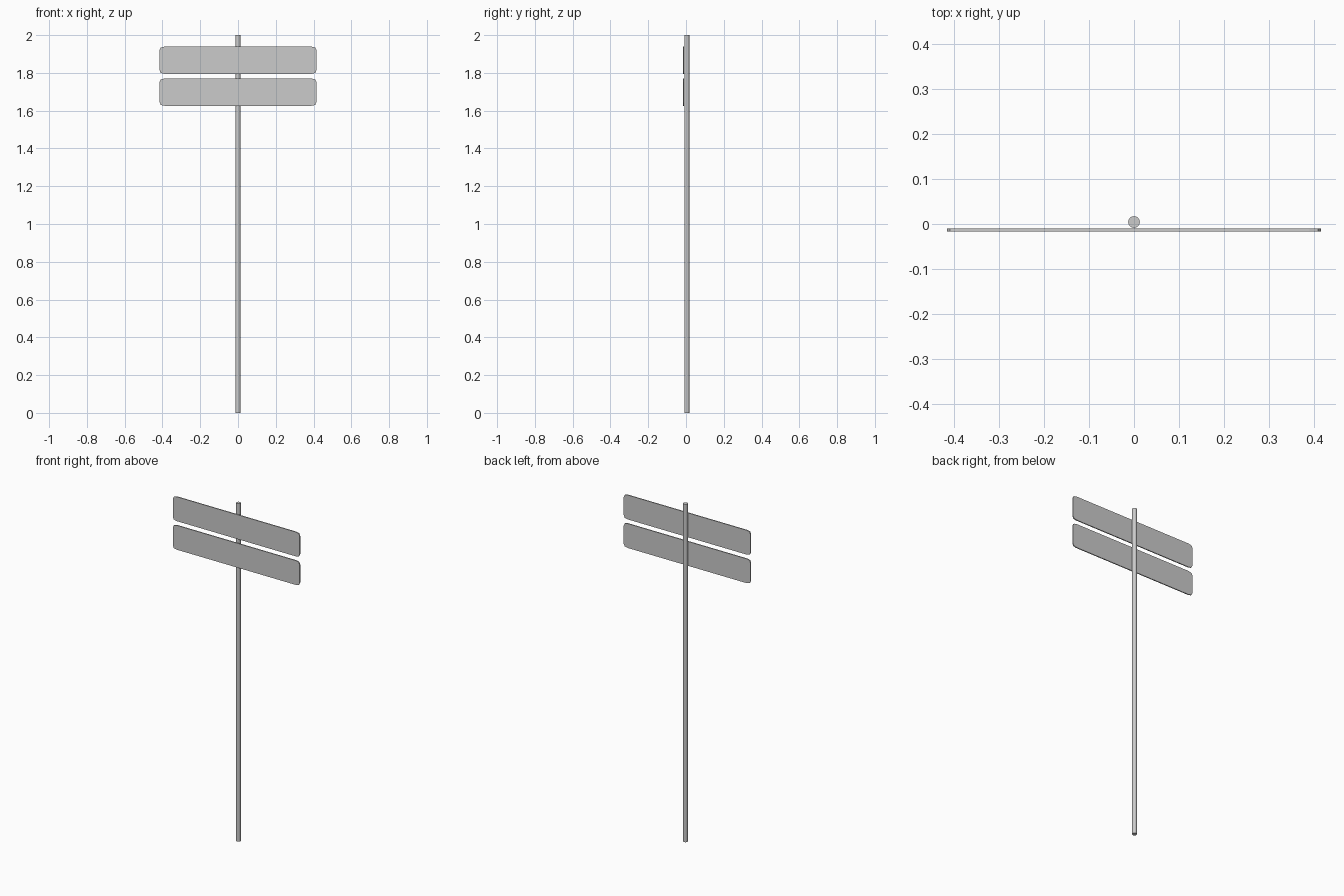
import bpy, bmesh

if "Cube" in bpy.data.objects:
    bpy.data.objects.remove(bpy.data.objects["Cube"])

# Round pole, set slightly behind the signs
bpy.ops.mesh.primitive_cylinder_add(vertices=16, radius=0.013, depth=2.0, location=(0, 0.0045, 1.0))
pole = bpy.context.object
pole.name = "pole"
bpy.ops.object.shade_smooth_by_angle()


def sign_board(name, z, half_w=0.415, half_h=0.072, y0=-0.0175, y1=-0.0085, cx=0.025, cz=0.018):
    # Thin plate with clipped corners
    w, h = half_w, half_h
    quarter = [(w, h - cz), (w - cx * 0.25, h - cz * 0.25), (w - cx, h)]
    right = quarter + []
    top = right + [(-x, v) for x, v in reversed(quarter)]
    outline = top + [(-x, -v) for x, v in top]
    bm = bmesh.new()
    face = bm.faces.new([bm.verts.new((x, y0, z + v)) for x, v in outline])
    ext = bmesh.ops.extrude_face_region(bm, geom=[face])
    moved = [g for g in ext["geom"] if isinstance(g, bmesh.types.BMVert)]
    bmesh.ops.translate(bm, verts=moved, vec=(0, y1 - y0, 0))
    bmesh.ops.recalc_face_normals(bm, faces=bm.faces)
    mesh = bpy.data.meshes.new(name)
    bm.to_mesh(mesh)
    bm.free()
    bpy.context.collection.objects.link(bpy.data.objects.new(name, mesh))


# Two boards stacked near the top
sign_board("upper_sign", 1.867, y0=-0.0165, y1=-0.0105)
sign_board("lower_sign", 1.698, y0=-0.0165, y1=-0.0105)
